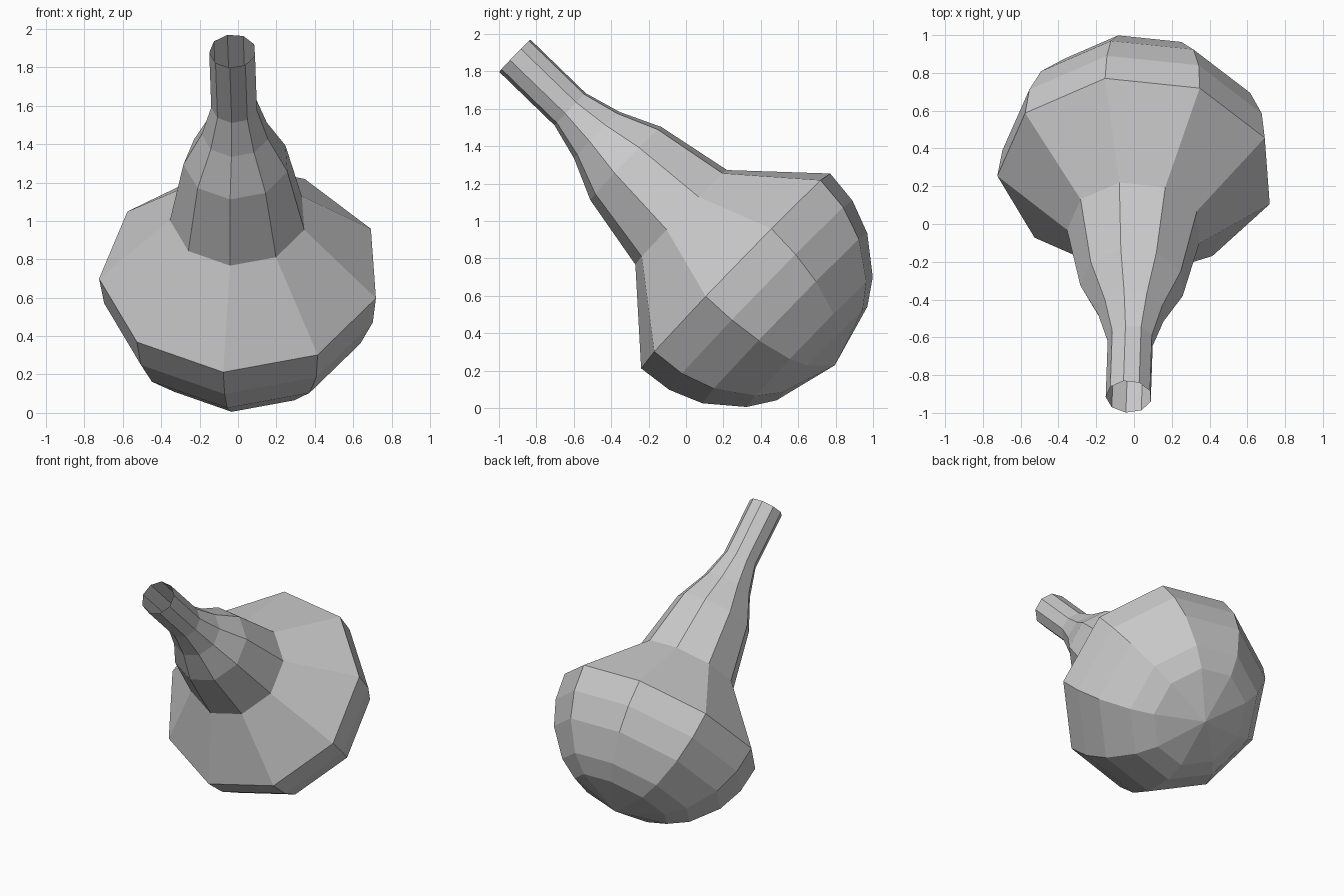
import bpy, bmesh, math
from mathutils import Vector

if "Cube" in bpy.data.objects:
    bpy.data.objects.remove(bpy.data.objects["Cube"])

SIDES = 9
# tilted axis: from the widest ring of the bulb to the open neck end
base = Vector((0.013, 0.268, 0.740))
tip = Vector((-0.028, -0.915, 1.885))
axis = (tip - base).normalized()
u = (Vector((1, 0, 0)) - axis * axis.x).normalized()
v = axis.cross(u)

# (distance along axis, radius), from rounded bottom to neck end
profile = [(-0.64, 0.355), (-0.55, 0.492), (-0.365, 0.644), (-0.187, 0.716),
           (0.0, 0.738), (0.407, 0.358), (0.82, 0.277), (1.036, 0.177),
           (1.234, 0.122), (1.646, 0.122)]

bm = bmesh.new()
rings = []
for t, r in profile:
    ring = []
    for k in range(SIDES):
        a = math.radians(23 + 40 * k)
        ring.append(bm.verts.new(base + axis * t + (u * math.cos(a) + v * math.sin(a)) * r))
    rings.append(ring)

# side walls
for lo, hi in zip(rings, rings[1:]):
    for k in range(SIDES):
        n = (k + 1) % SIDES
        bm.faces.new((lo[k], lo[n], hi[n], hi[k]))

# closed bottom fan; the neck end stays open
pole = bm.verts.new(base - axis * 0.735)
for k in range(SIDES):
    bm.faces.new((pole, rings[0][(k + 1) % SIDES], rings[0][k]))

mesh = bpy.data.meshes.new("flask_body")
bm.to_mesh(mesh)
bm.free()
obj = bpy.data.objects.new("flask_body", mesh)
bpy.context.collection.objects.link(obj)
